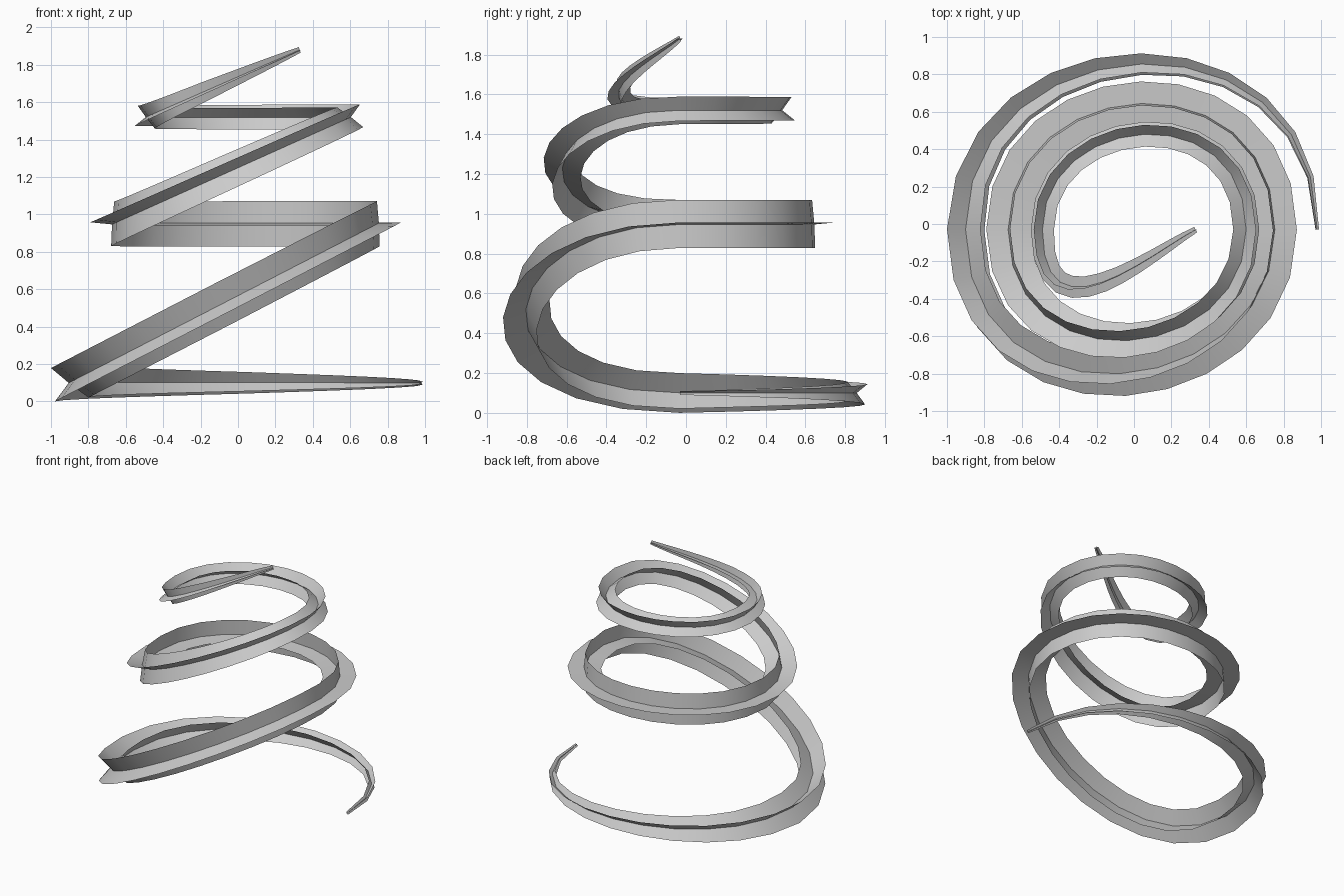
import bpy, bmesh, math
from mathutils import Vector, geometry

cube = bpy.data.objects.get("Cube")
if cube:
    bpy.data.objects.remove(cube, do_unlink=True)

STEPS = 12                    # straight pieces per half turn
START_ANGLE = math.radians(38)
CORE = 0.04                   # thickness of the fins at the centre

# Spiral knots alternate right and left: x, z, handle length
KNOTS = [(0.98, 0.10, 1.24), (-0.90, 0.10, 1.12), (0.75, 0.95, 0.94),
         (-0.67, 0.95, 0.85), (0.60, 1.52, 0.73), (-0.49, 1.52, 0.63)]
TIP, TIP_HANDLE = Vector((0.33, -0.03, 1.88)), Vector((0.10, -0.15, 1.78))
# Fin length at every half of a half turn
FINS = [0.012, 0.073, 0.127, 0.128, 0.121, 0.121, 0.12,
        0.105, 0.087, 0.083, 0.077, 0.052, 0.016]


def spiral_points():
    """Sample one curved piece per half turn, back and front in turn."""
    points = []
    for i, (x, z, h) in enumerate(KNOTS):
        side = 1 if i % 2 == 0 else -1
        a = Vector((x, -0.03, z))
        ha = a + Vector((0, side * h, 0))
        if i + 1 < len(KNOTS):
            nx, nz, nh = KNOTS[i + 1]
            b = Vector((nx, -0.03, nz))
            hb = b + Vector((0, side * nh, 0))
        else:
            b, hb = TIP, TIP_HANDLE
        piece = geometry.interpolate_bezier(a, ha, hb, b, STEPS + 1)
        points += piece if not points else piece[1:]
    return points


def fin_length(i, count):
    pos = i / (count - 1) * (len(FINS) - 1)
    k = min(int(pos), len(FINS) - 2)
    return FINS[k] + (FINS[k + 1] - FINS[k]) * (pos - k)


def sweep_star(points):
    """Carry a four-finned section along the path without added twist."""
    bm = bmesh.new()
    out, up = Vector((1, 0, 0)), Vector((0, 0, 1))
    last = Vector((0, 1, 0))
    rings = []
    n = len(points)
    for i, p in enumerate(points):
        before = (p - points[i - 1]).normalized() if i else Vector()
        after = (points[i + 1] - p).normalized() if i < n - 1 else Vector()
        tangent = (before + after).normalized()
        turn = last.rotation_difference(tangent)
        out, up, last = turn @ out, turn @ up, tangent
        ring = []
        for k in range(8):
            angle = START_ANGLE + k * math.pi / 4
            r = fin_length(i, n) * (1 if k % 2 == 0 else CORE)
            ring.append(bm.verts.new(p + r * (math.cos(angle) * out + math.sin(angle) * up)))
        rings.append(ring)
    for a, b in zip(rings, rings[1:]):
        for k in range(8):
            j = (k + 1) % 8
            bm.faces.new((a[k], a[j], b[j], b[k]))
    bm.faces.new(rings[0])
    bm.faces.new(rings[-1])
    bmesh.ops.recalc_face_normals(bm, faces=bm.faces)
    return bm


# Plain grey finish
grey = bpy.data.materials.new("plain_grey")
grey.use_nodes = True
colour = (0.6, 0.6, 0.6, 1)
grey.diffuse_color = colour
grey.node_tree.nodes["Principled BSDF"].inputs["Base Color"].default_value = colour

# Finned spiral
bm = sweep_star(spiral_points())
mesh = bpy.data.meshes.new("finned_spiral")
bm.to_mesh(mesh)
bm.free()
mesh.materials.append(grey)
spiral = bpy.data.objects.new("finned_spiral", mesh)
bpy.context.collection.objects.link(spiral)
bpy.context.view_layer.objects.active = spiral
spiral.select_set(True)
bpy.ops.object.shade_smooth_by_angle(angle=math.radians(35))
